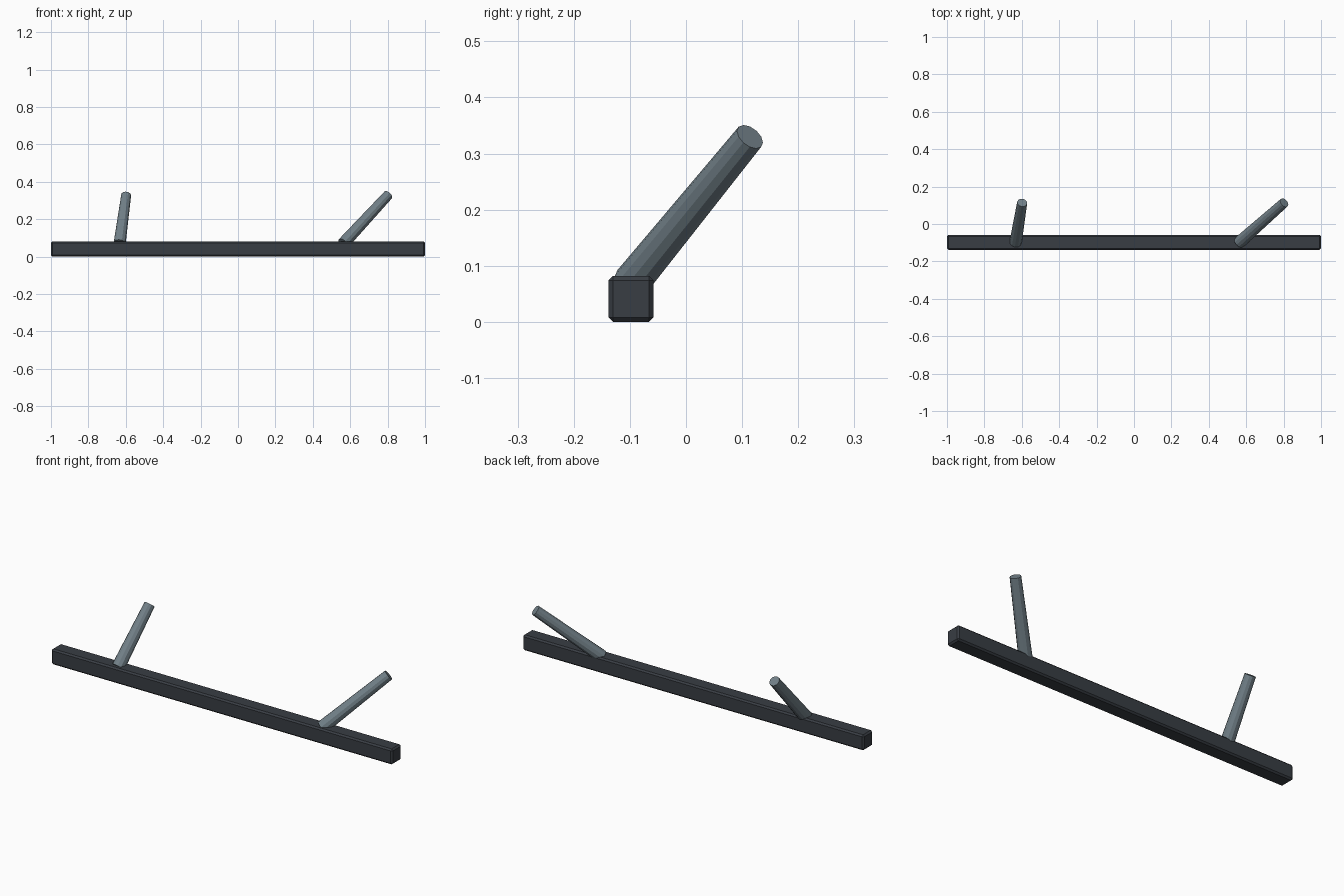
import bpy
from mathutils import Vector

if "Cube" in bpy.data.objects:
    bpy.data.objects.remove(bpy.data.objects["Cube"])


def material(name, color):
    m = bpy.data.materials.new(name)
    m.diffuse_color = (*color, 1)
    m.use_nodes = True
    m.node_tree.nodes["Principled BSDF"].inputs["Base Color"].default_value = m.diffuse_color
    return m


dark = material("charcoal", (0.04, 0.047, 0.057))
steel = material("blue_grey", (0.17, 0.22, 0.25))

# Long square beam with chamfered edges
bpy.ops.mesh.primitive_cube_add(size=1, location=(0, -0.098, 0.041))
beam = bpy.context.object
beam.name = "beam"
beam.scale = (2, 0.08, 0.082)
bpy.ops.object.transform_apply(location=False, rotation=False, scale=True)
bevel = beam.modifiers.new("chamfer", 'BEVEL')
bevel.width = 0.008
bevel.segments = 1
beam.data.materials.append(dark)


# Tapered rods leaning back from the beam
def rod(name, base, tip):
    base, tip = Vector(base), Vector(tip)
    axis = tip - base
    bpy.ops.mesh.primitive_cone_add(vertices=12, radius1=0.033, radius2=0.027,
                                    depth=axis.length, location=(base + tip) / 2)
    ob = bpy.context.object
    ob.name = name
    ob.rotation_euler = axis.to_track_quat('Z', 'Y').to_euler()
    ob.data.materials.append(steel)


rod("left_rod", (-0.633, -0.098, 0.07), (-0.598, 0.114, 0.33))
rod("right_rod", (0.563, -0.098, 0.07), (0.803, 0.114, 0.33))
